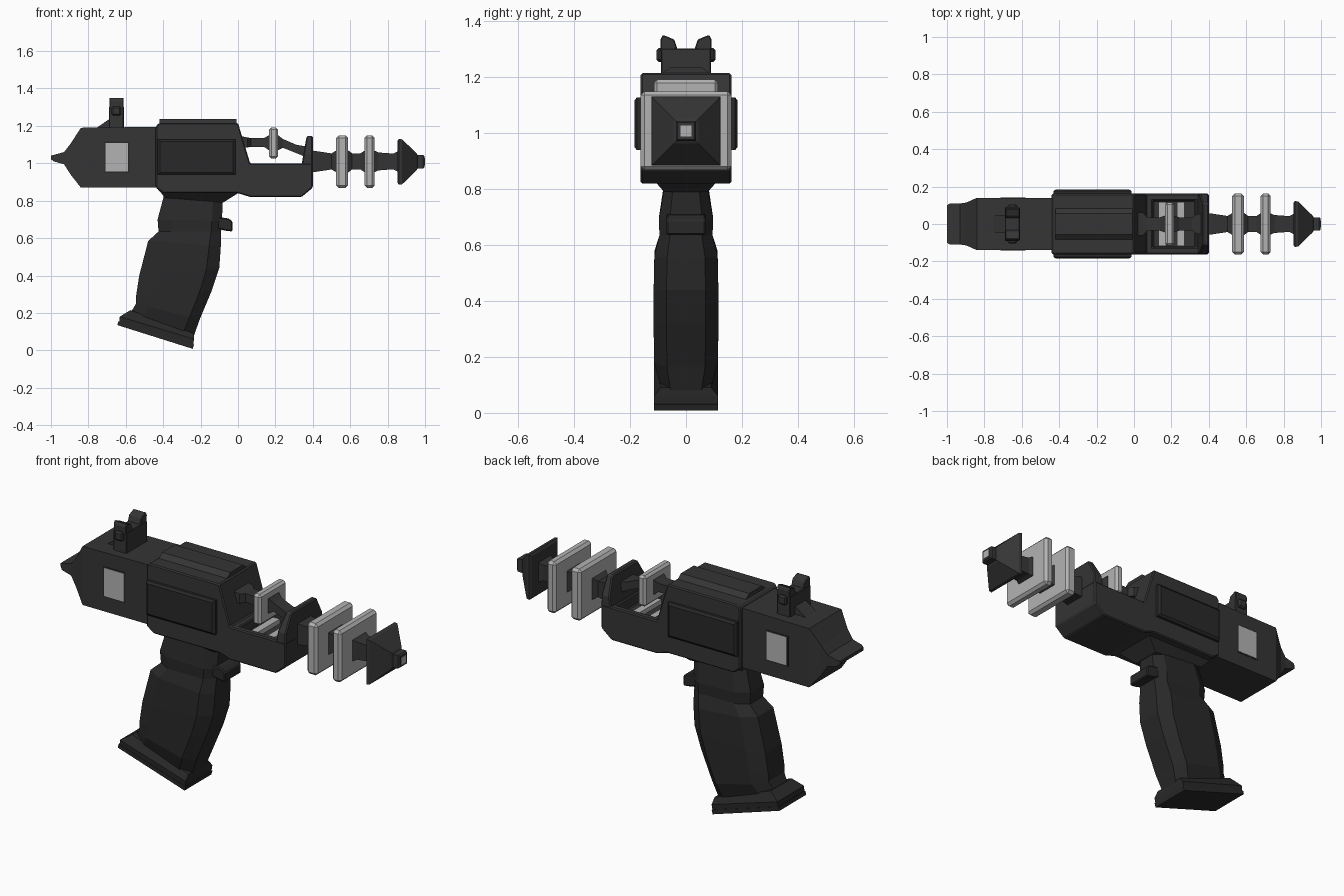
import bpy, bmesh


def material(name, v):
    m = bpy.data.materials.new(name)
    m.diffuse_color = (v, v, v, 1)
    return m


DARK = material("dark_metal", 0.035)
GRIP = material("dark_rubber", 0.022)
LIGHT = material("light_metal", 0.45)


def loft(name, rings, mat, bevel=0.0):
    """Skin a list of equal-length rings and cap both ends."""
    bm = bmesh.new()
    vs = [[bm.verts.new(p) for p in r] for r in rings]
    n = len(rings[0])
    for a, b in zip(vs, vs[1:]):
        for i in range(n):
            j = (i + 1) % n
            bm.faces.new((a[i], a[j], b[j], b[i]))
    bm.faces.new(vs[0])
    bm.faces.new(vs[-1])
    bmesh.ops.recalc_face_normals(bm, faces=bm.faces)
    me = bpy.data.meshes.new(name)
    bm.to_mesh(me)
    bm.free()
    me.materials.append(mat)
    ob = bpy.data.objects.new(name, me)
    bpy.context.collection.objects.link(ob)
    if bevel:
        m = ob.modifiers.new("edge", 'BEVEL')
        m.width, m.segments, m.limit_method = bevel, 1, 'ANGLE'
    return ob


def prism(name, profile, y0, y1, mat, bevel=0.0):
    """Side profile (x, z) extruded from y0 to y1."""
    return loft(name, [[(x, y, z) for x, z in profile] for y in (y0, y1)], mat, bevel)


def box(name, x0, x1, y0, y1, z0, z1, mat, bevel=0.0):
    return prism(name, [(x0, z0), (x1, z0), (x1, z1), (x0, z1)], y0, y1, mat, bevel)


def square_loft(name, stations, mat, bevel=0.0):
    """Rectangular sections along x: (x, z low, z high, half width)."""
    rings = [[(x, -w, lo), (x, w, lo), (x, w, hi), (x, -w, hi)]
             for x, lo, hi, w in stations]
    return loft(name, rings, mat, bevel)


# Rear housing with wedge tail
square_loft("rear_housing", [
    (-1.0, 1.022, 1.04, 0.10), (-0.985, 1.01, 1.045, 0.11),
    (-0.93, 0.995, 1.06, 0.11), (-0.895, 0.94, 1.105, 0.115),
    (-0.84, 0.87, 1.19, 0.14), (-0.42, 0.87, 1.195, 0.14)], DARK)

# Main receiver with the front tray in one profile
receiver = prism("receiver", [
    (-0.44, 0.87), (-0.40, 0.84), (0.0, 0.84), (0.065, 0.82), (0.34, 0.82),
    (0.40, 0.87), (0.40, 1.0), (0.065, 1.0), (0.0, 1.215), (-0.425, 1.215),
    (-0.44, 1.195)], -0.162, 0.162, DARK)
cutter = box("tray_cutter", 0.10, 0.33, -0.125, 0.125, 0.94, 1.1, DARK)
cutter.hide_render = True
cut = receiver.modifiers.new("tray", 'BOOLEAN')
cut.object, cut.operation, cut.solver = cutter, 'DIFFERENCE', 'EXACT'
bpy.context.view_layer.objects.active = receiver
bpy.ops.object.modifier_apply(modifier="tray")
bpy.data.objects.remove(cutter)
edge = receiver.modifiers.new("edge", 'BEVEL')
edge.width, edge.segments, edge.limit_method = 0.006, 1, 'ANGLE'

# Top ridge
loft("top_ridge", [[(x, -0.09, 1.21), (x, -0.055, 1.237), (x, 0.055, 1.237), (x, 0.09, 1.21)]
                   for x in (-0.42, -0.008)], DARK)

# Side panels and windows, mirrored
for s, side in ((-1, "front"), (1, "back")):
    rings = [[(-0.222 + sx * (0.208 - i), s * y, 1.034 + sz * (0.094 - i))
              for sx, sz in ((-1, -1), (1, -1), (1, 1), (-1, 1))]
             for y, i in ((0.15, 0), (0.176, 0), (0.185, 0.012))]
    loft(side + "_side_panel", rings, GRIP)
    box(side + "_window_frame", -0.715, -0.58, s * 0.13, s * 0.1415, 0.948, 1.116, GRIP)
    box(side + "_window", -0.708, -0.587, s * 0.13, s * 0.143, 0.955, 1.109, LIGHT)

# Light strips in the tray
for i, x in enumerate((0.13, 0.23)):
    box(f"tray_strip_{i}", x, x + 0.04, -0.118, 0.118, 0.93, 0.965, LIGHT)

# Plate closing the tray at the front
loft("front_plate", [
    [(0.34, -0.162, 0.99), (0.40, -0.162, 0.99), (0.40, 0.162, 0.99), (0.34, 0.162, 0.99)],
    [(0.35, -0.16, 1.05), (0.40, -0.16, 1.05), (0.40, 0.16, 1.05), (0.35, 0.16, 1.05)],
    [(0.367, -0.11, 1.145), (0.40, -0.11, 1.145), (0.40, 0.11, 1.145), (0.367, 0.11, 1.145)],
], DARK, 0.006)

# Upper rod with its coil plate
square_loft("upper_rod", [
    (0.0, 1.075, 1.15, 0.065), (0.05, 1.085, 1.138, 0.06), (0.07, 1.088, 1.135, 0.036),
    (0.14, 1.088, 1.135, 0.036), (0.165, 1.07, 1.15, 0.045), (0.215, 1.07, 1.15, 0.045),
    (0.24, 1.083, 1.13, 0.036), (0.31, 1.055, 1.10, 0.036), (0.335, 1.045, 1.095, 0.05),
    (0.37, 1.03, 1.09, 0.06)], DARK)
box("coil_plate", 0.166, 0.214, -0.115, 0.115, 1.025, 1.192, LIGHT, 0.012)

# Barrel with flares around each plate
square_loft("barrel", [(x, 1.01 - r, 1.01 + r, r) for x, r in (
    (0.38, 0.06), (0.42, 0.055), (0.50, 0.043), (0.528, 0.06), (0.588, 0.06),
    (0.61, 0.043), (0.655, 0.043), (0.68, 0.06), (0.725, 0.06), (0.75, 0.048),
    (0.83, 0.042), (0.865, 0.06))], DARK)
for i, (a, b) in enumerate(((0.525, 0.588), (0.677, 0.731))):
    box(f"barrel_plate_{i}", a, b, -0.163, 0.163, 0.868, 1.15, LIGHT, 0.014)

# Pyramid muzzle with light bore
square_loft("muzzle", [(x, 1.008 - r, 1.008 + r, r) for x, r in (
    (0.853, 0.112), (0.86, 0.123), (0.878, 0.12), (0.955, 0.045), (0.96, 0.036),
    (0.99, 0.036), (0.998, 0.03))], DARK)
box("muzzle_bore", 0.97, 1.0, -0.02, 0.02, 0.988, 1.028, LIGHT)

# Rear sight: ramp, base, paired posts with side knobs
prism("sight_ramp", [(-0.77, 1.18), (-0.61, 1.18), (-0.61, 1.235), (-0.69, 1.235)],
      -0.045, 0.045, DARK)
box("sight_base", -0.69, -0.61, -0.09, 0.09, 1.18, 1.303, DARK, 0.004)
for s, side in ((-1, "front"), (1, "back")):
    post = [(0.09, 1.29), (0.092, 1.335), (0.082, 1.352), (0.042, 1.335), (0.03, 1.30)]
    loft(side + "_sight_post", [[(x, s * y, z) for y, z in post]
                                for x in (-0.688, -0.612)], DARK, 0.004)
    box(side + "_sight_knob", -0.675, -0.625, s * 0.08, s * 0.105, 1.255, 1.305, DARK, 0.008)

# Tapered mount between receiver and grip
loft("grip_mount", [[(x0, -w, z0), (x1, -w, z1), (x1, w, z1), (x0, w, z0)]
                    for x0, z0, x1, z1, w in ((-0.43, 0.86, 0.0, 0.86, 0.125),
                                              (-0.41, 0.84, 0.0, 0.84, 0.122),
                                              (-0.39, 0.815, -0.08, 0.79, 0.078))], DARK)


# Grip: eight-sided sections from top to bottom (back x, z, front x, z, half width)
def grip_ring(bx, bz, fx, fz, w):
    pts = [(0, 0.6), (0.2, 1), (0.84, 1), (1, 0.6)]
    pts += [(t, -k) for t, k in reversed(pts)]
    return [(bx + (fx - bx) * t, w * k, bz + (fz - bz) * t) for t, k in pts]


loft("grip", [grip_ring(*r) for r in (
    (-0.395, 0.83, -0.083, 0.80, 0.078), (-0.43, 0.70, -0.085, 0.69, 0.097),
    (-0.425, 0.635, -0.09, 0.635, 0.095), (-0.48, 0.585, -0.092, 0.555, 0.113),
    (-0.528, 0.40, -0.10, 0.44, 0.116), (-0.545, 0.29, -0.14, 0.32, 0.116),
    (-0.545, 0.25, -0.205, 0.165, 0.114), (-0.575, 0.20, -0.235, 0.08, 0.092))], GRIP)

# Slanted base plate with a stepped lip
prism("grip_base", [(-0.645, 0.135), (-0.242, 0.008), (-0.235, 0.03), (-0.64, 0.155)],
      -0.115, 0.115, GRIP)
loft("grip_base_lip", [[(x0, -w, z0), (x1, -w, z1), (x1, w, z1), (x0, w, z0)]
                       for x0, z0, x1, z1, w in ((-0.635, 0.15, -0.24, 0.025, 0.113),
                                                 (-0.632, 0.18, -0.235, 0.06, 0.115),
                                                 (-0.575, 0.215, -0.235, 0.09, 0.09))], GRIP)

# Trigger
prism("trigger", [(-0.12, 0.655), (-0.07, 0.64), (-0.03, 0.635), (-0.03, 0.69), (-0.05, 0.705),
                  (-0.12, 0.715)], -0.07, 0.07, GRIP, 0.006)
